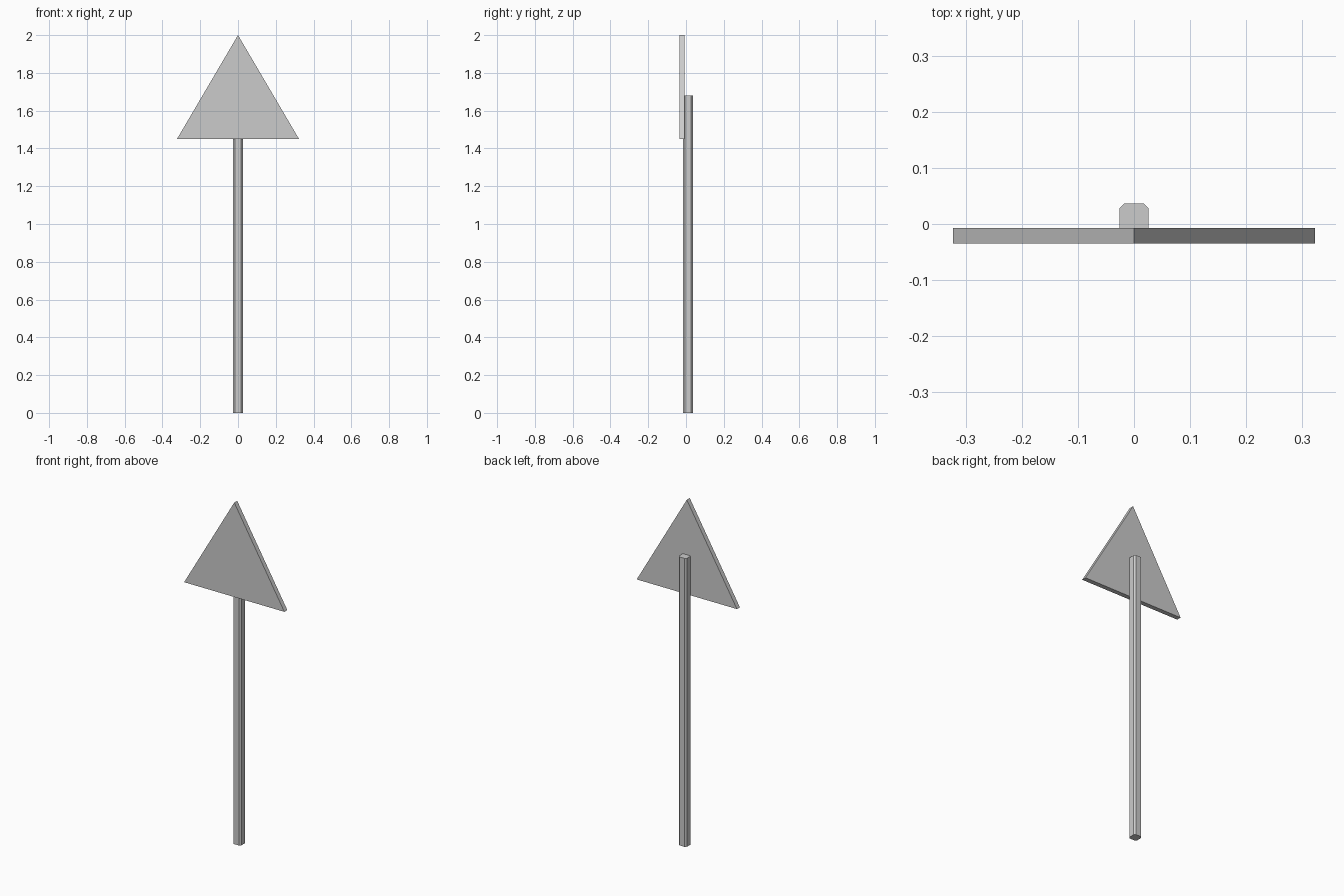
import bpy, bmesh

if "Cube" in bpy.data.objects:
    bpy.data.objects.remove(bpy.data.objects["Cube"])


def prism(name, outline, direction):
    """Extrude a flat outline along a direction into a closed solid."""
    bm = bmesh.new()
    face = bm.faces.new([bm.verts.new(p) for p in outline])
    ext = bmesh.ops.extrude_face_region(bm, geom=[face], use_keep_orig=True)
    verts = [g for g in ext["geom"] if isinstance(g, bmesh.types.BMVert)]
    bmesh.ops.translate(bm, verts=verts, vec=direction)
    bmesh.ops.recalc_face_normals(bm, faces=bm.faces)
    mesh = bpy.data.meshes.new(name)
    bm.to_mesh(mesh)
    bm.free()
    obj = bpy.data.objects.new(name, mesh)
    bpy.context.collection.objects.link(obj)
    return obj


# Post: square section with chamfered corners, front sunk into the plate
R, C, CY = 0.026, 0.017, 0.0105
section = [(R, -C), (R, C), (C, R), (-C, R), (-R, C), (-R, -C), (-C, -R), (C, -R)]
prism("post", [(x, y + CY, 0) for x, y in section], (0, 0, 1.68))

# Triangular sign plate on the front of the post
prism("sign_plate",
      [(-0.323, -0.0345, 1.45), (0.323, -0.0345, 1.45), (0, -0.0345, 2.0)],
      (0, 0.027, 0))
